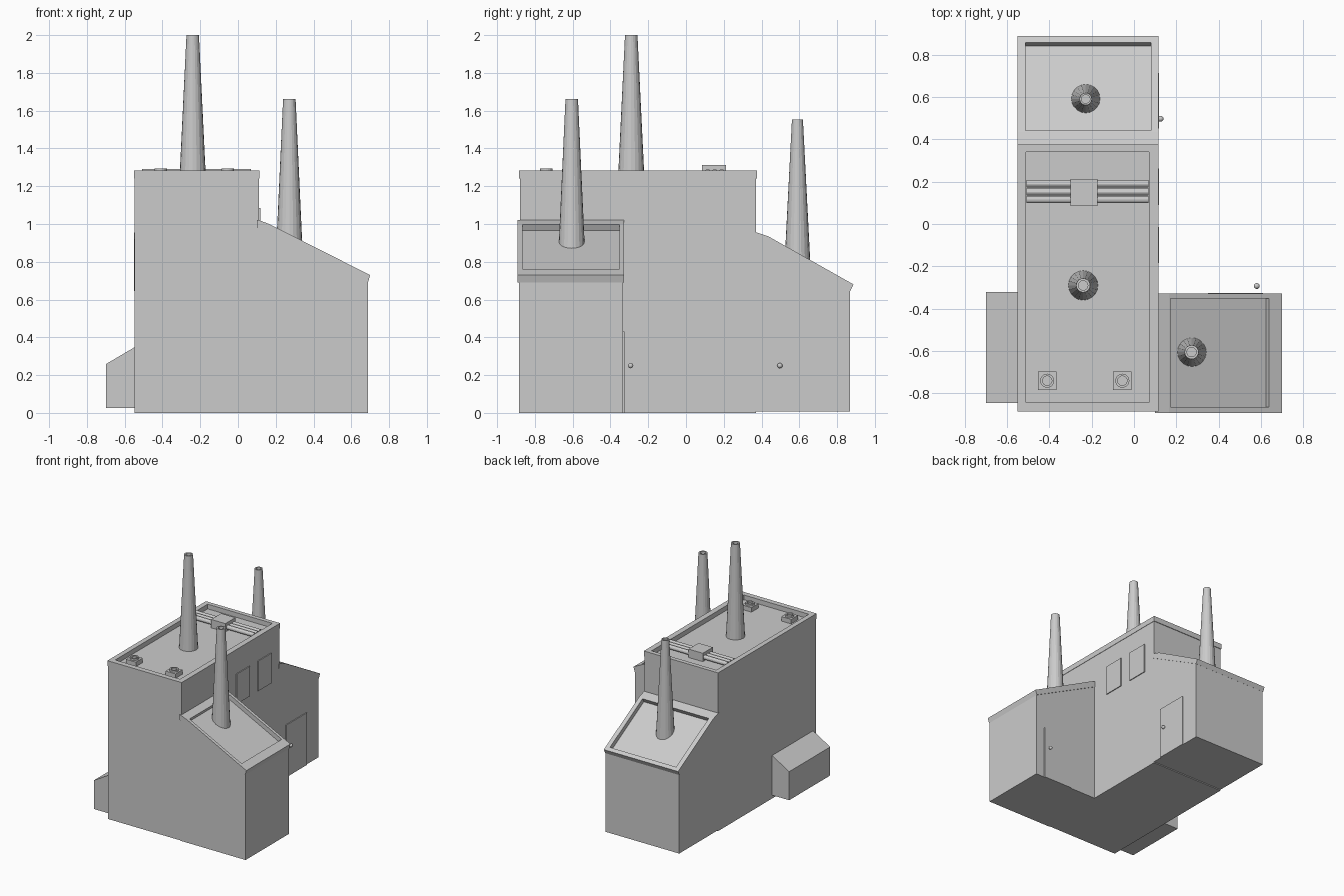
import bpy, bmesh, math
from mathutils import Vector

cube = bpy.data.objects.get("Cube")
if cube:
    bpy.data.objects.remove(cube, do_unlink=True)

grey = bpy.data.materials.new("light_grey")
grey.use_nodes = True
grey.diffuse_color = (0.6, 0.6, 0.6, 1)
grey.node_tree.nodes["Principled BSDF"].inputs["Base Color"].default_value = (0.6, 0.6, 0.6, 1)


def finish(name, bm):
    bmesh.ops.recalc_face_normals(bm, faces=bm.faces)
    mesh = bpy.data.meshes.new(name)
    bm.to_mesh(mesh)
    bm.free()
    mesh.materials.append(grey)
    obj = bpy.data.objects.new(name, mesh)
    bpy.context.collection.objects.link(obj)
    return obj


def prism(axis, profile, a, b):
    """Extrude a profile of (horizontal, z) points along x or y from a to b."""
    bm = bmesh.new()
    place = (lambda h, z: (a, h, z)) if axis == "x" else (lambda h, z: (h, a, z))
    face = bm.faces.new([bm.verts.new(place(h, z)) for h, z in profile])
    new = bmesh.ops.extrude_face_region(bm, geom=[face])["geom"]
    shift = (b - a, 0, 0) if axis == "x" else (0, b - a, 0)
    bmesh.ops.translate(bm, vec=shift, verts=[v for v in new if isinstance(v, bmesh.types.BMVert)])
    bmesh.ops.recalc_face_normals(bm, faces=bm.faces)
    return bm


def box(name, x0, x1, y0, y1, z0, z1):
    return finish(name, prism("x", [(y0, z0), (y1, z0), (y1, z1), (y0, z1)], x0, x1))


def recess(bm, x0, x1, y0, y1, depth):
    """Sink the largest upward face inside the given bounds, leaving a raised rim."""
    face = max((f for f in bm.faces if f.normal.z > 0.3), key=lambda f: f.calc_area())
    n, c = face.normal.copy(), face.calc_center_median()
    bmesh.ops.inset_region(bm, faces=[face], thickness=0.02)
    for v in face.verts:
        x = x0 if v.co.x < c.x else x1
        y = y0 if v.co.y < c.y else y1
        z = c.z - (n.x * (x - c.x) + n.y * (y - c.y)) / n.z
        v.co = Vector((x, y, z))
    bmesh.ops.extrude_discrete_faces
    walls = bmesh.ops.extrude_face_region(bm, geom=[face])["geom"]
    floor = [v for v in walls if isinstance(v, bmesh.types.BMVert)]
    bmesh.ops.translate(bm, vec=-n * depth, verts=floor)
    if face.is_valid:
        bmesh.ops.delete(bm, geom=[face], context="FACES_ONLY")


def tube(name, x, y, z0, z1, r0, r1, hole, depth, sides=20):
    """Tapered round stack with a hollow mouth."""
    bm = bmesh.new()
    rings = []
    for r, z in ((r0, z0), (r1, z1), (hole, z1), (hole, z1 - depth)):
        rings.append([bm.verts.new((x + r * math.cos(math.tau * i / sides),
                                    y + r * math.sin(math.tau * i / sides), z)) for i in range(sides)])
    for low, high in zip(rings, rings[1:]):
        for i in range(sides):
            j = (i + 1) % sides
            bm.faces.new((low[i], low[j], high[j], high[i]))
    bm.faces.new(rings[0])
    bm.faces.new(rings[-1])
    return finish(name, bm)


def knob(name, x, y, z):
    bm = bmesh.new()
    bmesh.ops.create_uvsphere(bm, u_segments=12, v_segments=8, radius=0.014)
    bmesh.ops.translate(bm, vec=(x, y, z), verts=bm.verts)
    obj = finish(name, bm)
    for p in obj.data.polygons:
        p.use_smooth = True


# Main hall with a parapet roof
box("main_hall", -0.547, 0.112, -0.88, 0.37, 0, 1.24)
roof = prism("x", [(-0.885, 1.24), (0.375, 1.24), (0.375, 1.283), (-0.885, 1.283)], -0.55, 0.115)
recess(roof, -0.51, 0.07, -0.842, 0.34, 0.038)
finish("main_roof", roof)

# Side annex, its roof falling to the left
finish("side_annex", prism("y", [(0.1, 0), (0.688, 0), (0.688, 0.69), (0.1, 0.985)], -0.885, -0.333))
roof = prism("y", [(0.1, 0.98), (0.688, 0.69), (0.7, 0.73), (0.645, 0.757),
                   (0.165, 1.0), (0.112, 1.02), (0.1, 1.02)], -0.892, -0.328)
recess(roof, 0.172, 0.638, -0.865, -0.352, 0.035)
finish("side_roof", roof)

# Rear annex, its roof falling to the back
finish("rear_annex", prism("x", [(0.36, 0.008), (0.868, 0.008), (0.868, 0.65), (0.36, 0.925)], -0.547, 0.112))
roof = prism("x", [(0.36, 0.92), (0.87, 0.645), (0.887, 0.68), (0.435, 0.935), (0.375, 0.955), (0.36, 0.955)],
             -0.55, 0.115)
recess(roof, -0.513, 0.08, 0.442, 0.858, 0.036)
finish("rear_roof", roof)

# Lean-to on the right wall
finish("lean_to", prism("y", [(-0.7, 0.027), (-0.54, 0.027), (-0.54, 0.352), (-0.7, 0.258)], -0.845, -0.32))

# Chimneys
tube("main_chimney", -0.24, -0.29, 1.24, 2.0, 0.07, 0.033, 0.022, 0.06)
tube("side_chimney", 0.272, -0.605, 0.86, 1.663, 0.07, 0.033, 0.022, 0.06)
tube("rear_chimney", -0.228, 0.59, 0.76, 1.553, 0.07, 0.029, 0.02, 0.06)

# Roof pipes with a junction box
for i, y in enumerate((0.115, 0.152, 0.19)):
    bm = bmesh.new()
    ring = [(y + 0.017 * math.cos(math.tau * k / 12), 1.273 + 0.017 * math.sin(math.tau * k / 12)) for k in range(12)]
    bm.free()
    finish(f"roof_pipe_{i + 1}", prism("x", ring, -0.508, 0.068))
box("junction_box", -0.3, -0.172, 0.085, 0.213, 1.24, 1.313)

# Roof vents
for side, x in (("right", -0.41), ("left", -0.055)):
    box(f"{side}_vent_base", x - 0.044, x + 0.044, -0.784, -0.696, 1.24, 1.281)
    tube(f"{side}_vent_ring", x, -0.74, 1.28, 1.295, 0.033, 0.033, 0.022, 0.012)

# Windows and doors
box("front_window", 0.11, 0.119, -0.185, -0.015, 0.843, 1.085)
box("rear_window", 0.11, 0.119, 0.09, 0.262, 0.843, 1.085)
box("rear_door", 0.11, 0.119, 0.45, 0.712, 0.008, 0.43)
knob("rear_door_knob", 0.126, 0.497, 0.25)
box("side_door", 0.35, 0.61, -0.335, -0.326, 0, 0.43)
knob("side_door_knob", 0.58, -0.293, 0.25)
